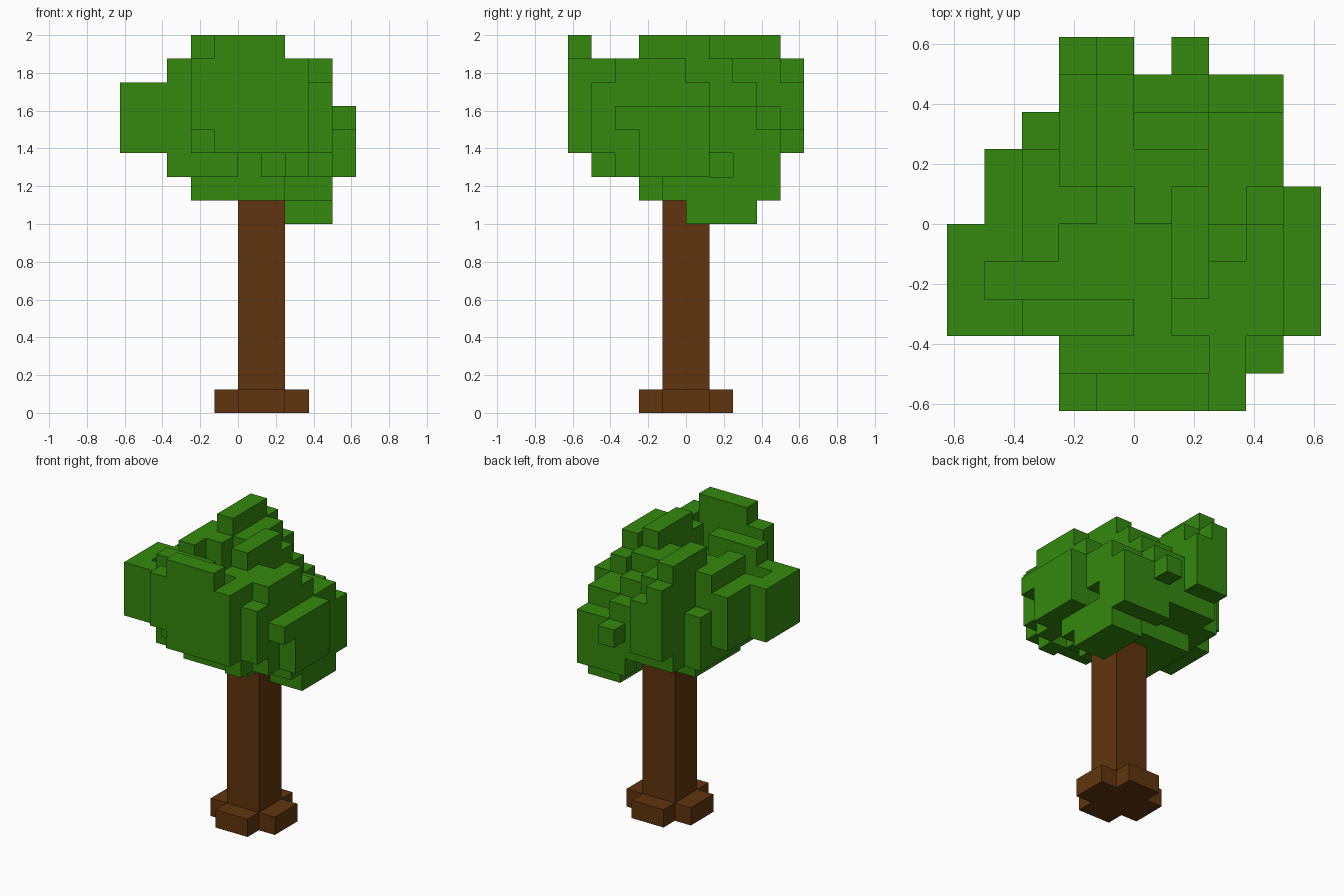
import bpy, bmesh, math
from mathutils import Vector

cube = bpy.data.objects.get("Cube")
if cube:
    bpy.data.objects.remove(cube, do_unlink=True)

U = 0.125  # size of one block


def material(name, rgb):
    m = bpy.data.materials.new(name)
    m.use_nodes = True
    m.diffuse_color = (*rgb, 1)
    bsdf = m.node_tree.nodes["Principled BSDF"]
    bsdf.inputs["Base Color"].default_value = (*rgb, 1)
    bsdf.inputs["Roughness"].default_value = 0.9
    return m


def fill(boxes):
    """Set of unit cells covered by boxes (x0, x1, y0, y1, z0, z1)."""
    return {(x, y, z) for x0, x1, y0, y1, z0, z1 in boxes
            for x in range(x0, x1) for y in range(y0, y1) for z in range(z0, z1)}


def block_shell(name, cells, mat):
    """Outer skin of the cells, with flat areas merged into single faces."""
    bm = bmesh.new()
    verts = {}

    def vert(p):
        if p not in verts:
            verts[p] = bm.verts.new(Vector(p) * U)
        return verts[p]

    for c in sorted(cells):
        for axis in range(3):
            a, b = (axis + 1) % 3, (axis + 2) % 3
            for side in (0, 1):
                n = list(c)
                n[axis] += 1 if side else -1
                if tuple(n) in cells:
                    continue
                quad = []
                for da, db in ((0, 0), (1, 0), (1, 1), (0, 1)):
                    p = list(c)
                    p[axis] += side
                    p[a] += da
                    p[b] += db
                    quad.append(vert(tuple(p)))
                bm.faces.new(quad if side else quad[::-1])
    bmesh.ops.dissolve_limit(bm, angle_limit=math.radians(1),
                             verts=bm.verts[:], edges=bm.edges[:])
    me = bpy.data.meshes.new(name)
    bm.to_mesh(me)
    bm.free()
    me.materials.append(mat)
    ob = bpy.data.objects.new(name, me)
    bpy.context.collection.objects.link(ob)
    return ob


bark = material("brown bark", (0.117, 0.036, 0.0044))
leaf = material("green leaves", (0.034, 0.246, 0.0044))

# Trunk with a cross-shaped root base
block_shell("trunk", fill([(0, 2, -1, 1, 0, 9),
                           (-1, 3, -1, 1, 0, 1),
                           (0, 2, -2, 2, 0, 1)]), bark)

# Canopy core and underside
core = [(-3, 4, -3, 3, 11, 13), (-3, 4, -2, 3, 10, 11),
        (-2, 2, -2, 2, 9, 10), (2, 4, -1, 3, 9, 10), (2, 4, 0, 3, 8, 9)]

# Upright slab at the front and the rows behind it
front = [(-2, -1, -5, -4, 12, 15), (-1, 3, -5, -4, 11, 15), (-1, 2, -5, -4, 15, 16),
         (-2, 2, -4, -3, 11, 13), (2, 3, -4, -3, 10, 15), (3, 4, -4, -3, 11, 14),
         (-3, 0, -3, -2, 10, 15), (1, 2, -3, -2, 10, 15), (3, 4, -3, -2, 10, 11)]

# Stepped top on the +x half
top_left = [(2, 4, -3, -1, 13, 15), (3, 4, -1, 0, 13, 15), (2, 3, -1, 0, 13, 14),
            (3, 4, 0, 1, 13, 14), (1, 2, -2, 1, 13, 16), (0, 1, 0, 2, 13, 15),
            (1, 2, 1, 2, 13, 15), (0, 2, 2, 3, 13, 14)]

# Ridge on the -x half
top_right = [(-3, -2, -1, 2, 13, 15), (-2, -1, 0, 4, 13, 15),
             (-2, -1, 1, 4, 15, 16), (-1, 0, 1, 4, 13, 15)]

# Back rows
back = [(-2, 2, 3, 4, 10, 13), (2, 4, 3, 4, 9, 12), (1, 2, 3, 4, 9, 10),
        (-2, -1, 4, 5, 11, 15), (-1, 0, 4, 5, 11, 14), (1, 2, 4, 5, 11, 12)]

# Clumps sticking out on both sides
sides = [(-5, -4, -3, 0, 11, 14), (-4, -3, -1, 2, 11, 14), (-4, -3, -3, -2, 11, 14),
         (-4, -3, -2, -1, 11, 13), (4, 5, -3, 1, 12, 13), (4, 5, -2, 1, 10, 12)]

cells = fill(core + front + top_left + top_right + back + sides)
cells.discard((3, 1, 10))  # small hollow in the side
block_shell("canopy", cells, leaf)
